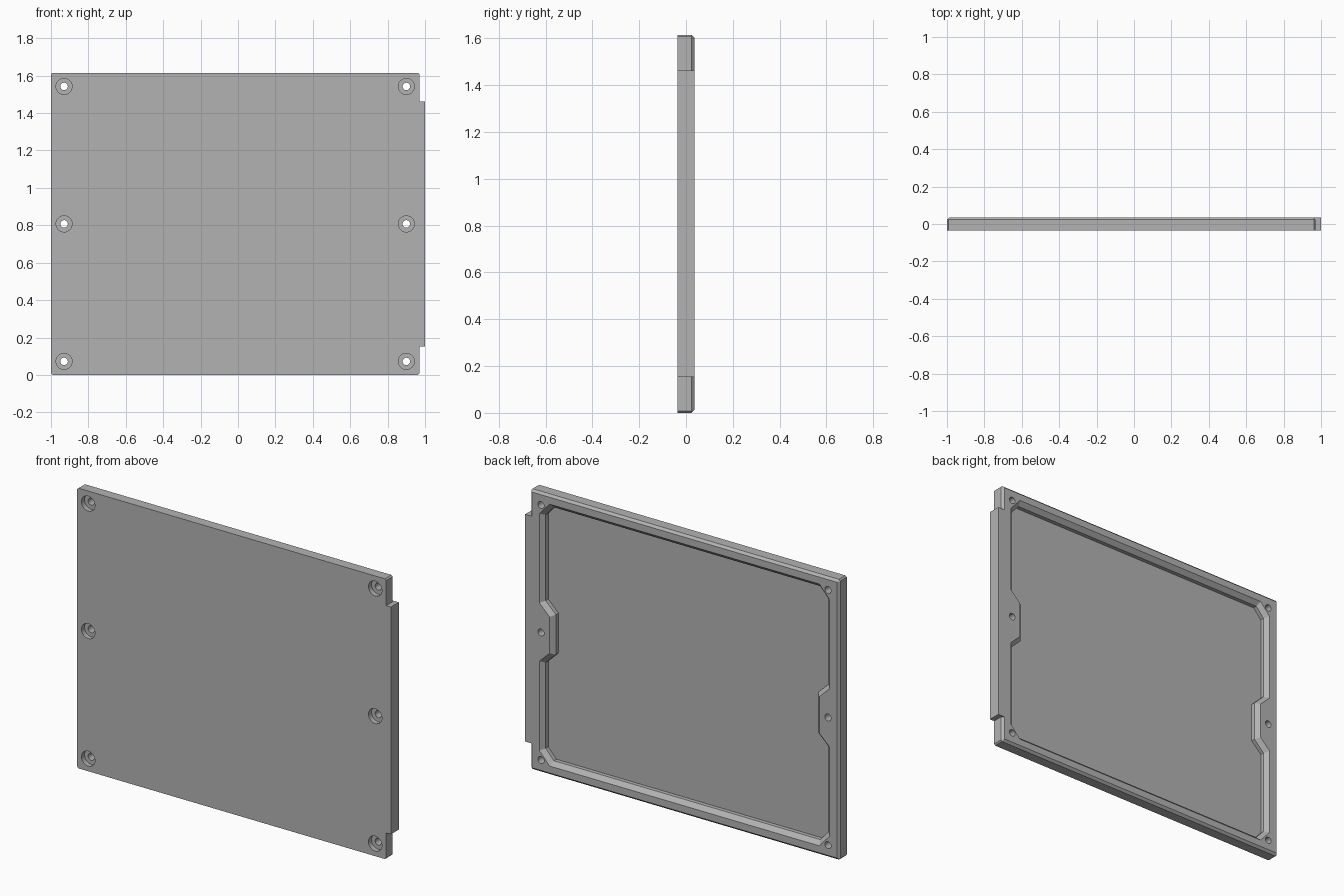
import bpy, bmesh, math
from mathutils import Vector

if "Cube" in bpy.data.objects:
    bpy.data.objects.remove(bpy.data.objects["Cube"], do_unlink=True)

FRONT, BACK = -0.036, 0.036
CX, CZ = -0.015, 0.8075          # centre of the panel without its side tab
HALF_X, HALF_Z = 0.985, 0.8075
EDGE = 0.013                     # chamfer round the back edge
SLOPE = 0.024                    # chamfer round the pocket mouth

grey = bpy.data.materials.new("plain grey")
grey.use_nodes = True
grey.diffuse_color = (0.45, 0.45, 0.45, 1)
grey.node_tree.nodes["Principled BSDF"].inputs["Base Color"].default_value = (0.45, 0.45, 0.45, 1)


def four_way(quarter):
    """Mirror a quarter outline, listed from top to side, into a closed clockwise loop."""
    right = quarter + [(x, -z) for x, z in reversed(quarter)]
    return [Vector(p) for p in right + [(-x, -z) for x, z in right]]


def inset(loop, d):
    """Move every edge of a clockwise loop inward by d."""
    out = []
    for i, p in enumerate(loop):
        a = (p - loop[i - 1]).normalized()
        b = (loop[(i + 1) % len(loop)] - p).normalized()
        na, nb = Vector((a.y, -a.x)), Vector((b.y, -b.x))
        out.append(p + (na + nb) * d / (1 + na.dot(nb)))
    return out


def loft(name, sections, cx=CX, cz=CZ):
    """Closed solid through (y, outline) sections."""
    bm = bmesh.new()
    rings = [[bm.verts.new((cx + p.x, y, cz + p.y)) for p in loop] for y, loop in sections]
    for r, s in zip(rings, rings[1:]):
        for i in range(len(r)):
            j = (i + 1) % len(r)
            bm.faces.new((r[i], r[j], s[j], s[i]))
    bm.faces.new(rings[0])
    bm.faces.new(rings[-1])
    bmesh.ops.recalc_face_normals(bm, faces=bm.faces)
    mesh = bpy.data.meshes.new(name)
    bm.to_mesh(mesh)
    bm.free()
    mesh.materials.append(grey)
    obj = bpy.data.objects.new(name, mesh)
    bpy.context.collection.objects.link(obj)
    return obj


def combine(target, other, operation):
    mod = target.modifiers.new("combine", "BOOLEAN")
    mod.object, mod.operation, mod.solver = other, operation, "EXACT"
    bpy.context.view_layer.objects.active = target
    bpy.ops.object.modifier_apply(modifier=mod.name)
    bpy.data.objects.remove(other, do_unlink=True)


def circle(radius, sides=32):
    return [Vector((radius * math.sin(math.tau * i / sides),
                    radius * math.cos(math.tau * i / sides))) for i in range(sides)]


# Panel with clipped corners and a chamfered back edge
clip = 0.008
outline = four_way([(HALF_X - clip, HALF_Z), (HALF_X, HALF_Z - clip)])
panel = loft("cover_panel", [(FRONT, outline), (BACK - EDGE, outline),
                             (BACK, inset(outline, EDGE))])

# Tab along the left side
tab_inner, tab_outer = CX + HALF_X - EDGE, 1.0
tab = loft("side_tab", [(y, four_way([((tab_outer - tab_inner) / 2, 0.655)]))
                        for y in (FRONT, BACK)], cx=(tab_inner + tab_outer) / 2)
combine(panel, tab, "UNION")

# Back pocket: clipped corners, screw bosses at mid height, sloped mouth
pocket = four_way([(0.86, 0.7545), (0.925, 0.682), (0.925, 0.168), (0.86, 0.105)])
combine(panel, loft("pocket_cutter", [
    (BACK + 0.01, inset(pocket, -0.01)),
    (BACK - SLOPE, inset(pocket, SLOPE)),
    (-0.011, inset(pocket, SLOPE))]), "DIFFERENCE")

# Six counterbored screw holes
for x in (-0.915, 0.915):
    for z in (-0.735, 0, 0.735):
        bore, hole = circle(0.043), circle(0.02)
        cutter = loft("screw_cutter", [(FRONT - 0.02, bore), (FRONT + 0.028, bore),
                                       (FRONT + 0.028, hole), (BACK + 0.02, hole)],
                      CX + x, CZ + z)
        combine(panel, cutter, "DIFFERENCE")

# Smooth hole walls, crisp edges elsewhere
panel.select_set(True)
bpy.context.view_layer.objects.active = panel
bpy.ops.object.shade_smooth_by_angle(angle=math.radians(25))
